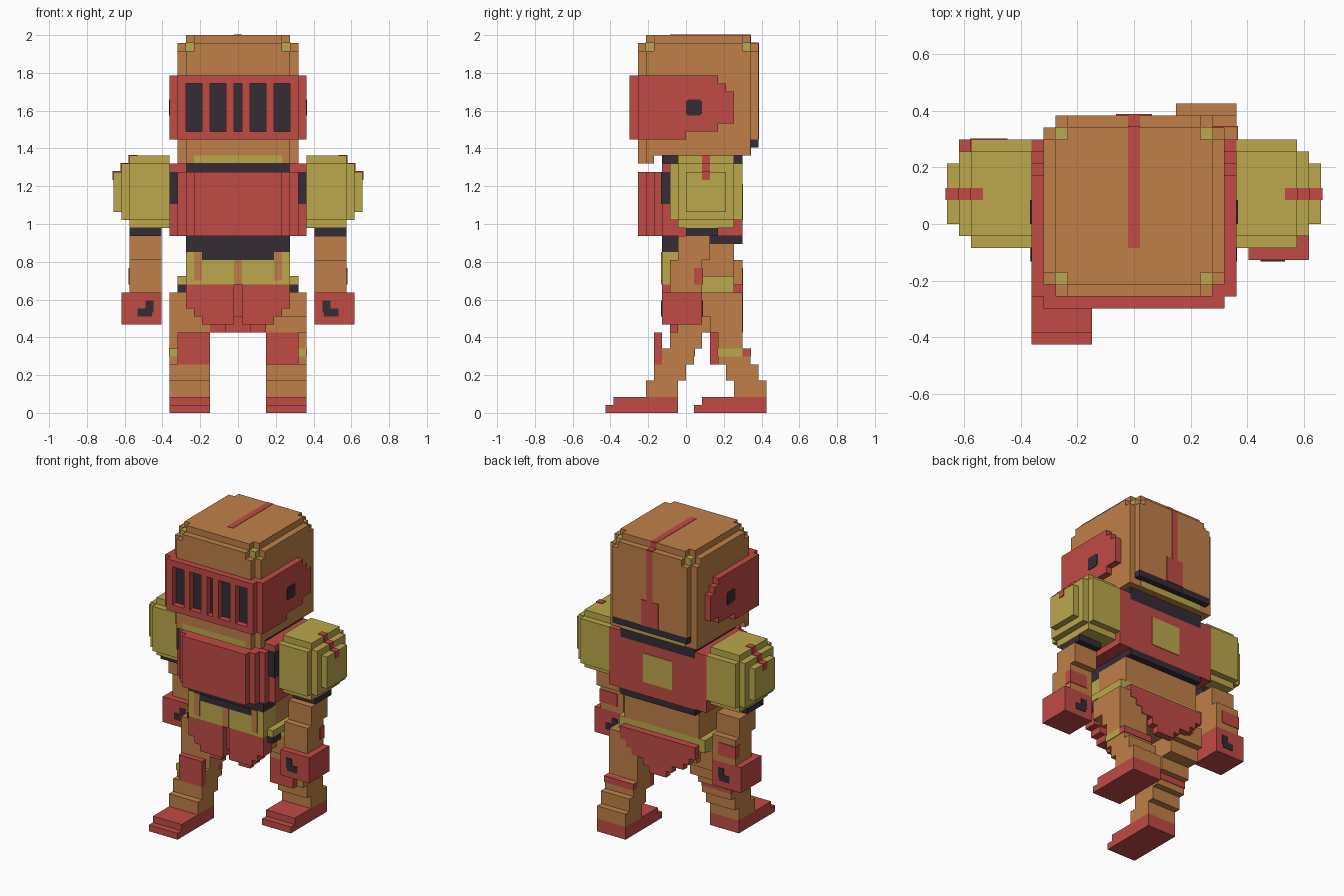
import bpy, bmesh

cube = bpy.data.objects.get("Cube")
if cube:
    bpy.data.objects.remove(cube, do_unlink=True)

U = 2 / 47   # size of one block
T = 0.1      # thickness of painted plates, in blocks


def material(name, rgb):
    m = bpy.data.materials.new(name)
    m.use_nodes = True
    m.diffuse_color = (*rgb, 1)
    bsdf = next(n for n in m.node_tree.nodes if n.type == 'BSDF_PRINCIPLED')
    bsdf.inputs["Base Color"].default_value = (*rgb, 1)
    return m


ORANGE = material("burnt orange", (0.527, 0.216, 0.065))
RED = material("brick red", (0.533, 0.070, 0.060))
GOLD = material("old gold", (0.497, 0.392, 0.072))
DARK = material("charcoal", (0.036, 0.026, 0.036))


def part(name, mat, boxes, mirror=False, side=1):
    """Blocky part from boxes (x0, x1, y0, y1, z0, z1); side=-1 flips x, mirror adds both sides."""
    bm = bmesh.new()
    for s in ((1, -1) if mirror else (side,)):
        for x0, x1, y0, y1, z0, z1 in boxes:
            vs = bmesh.ops.create_cube(bm, size=1)["verts"]
            for v in vs:
                v.co.x = s * ((x0 + x1) / 2 + v.co.x * (x1 - x0)) * U
                v.co.y = ((y0 + y1) / 2 + v.co.y * (y1 - y0)) * U
                v.co.z = ((z0 + z1) / 2 + v.co.z * (z1 - z0)) * U
    bmesh.ops.recalc_face_normals(bm, faces=bm.faces)
    me = bpy.data.meshes.new(name)
    bm.to_mesh(me)
    bm.free()
    me.materials.append(mat)
    ob = bpy.data.objects.new(name, me)
    bpy.context.collection.objects.link(ob)
    return ob


def wide(w, *rest):
    """Box centred on x = 0 with half width w."""
    return (-w, w, *rest)


# Helmet: core with a stepped slab on each face
part("helmet", ORANGE, [
    wide(6.5, -5, 8, 32, 46),
    wide(6.5, -4, 7, 46, 47), wide(5.5, -5, 8, 46, 47),
    wide(6.5, -6, -5, 32, 45), wide(5.5, -6, -5, 45, 46),
    wide(6.5, 8, 9, 34, 45), wide(5.5, 8, 9, 45, 46),
    wide(7.5, -5, 8, 32, 45), wide(7.5, -4, 7, 45, 46)])
part("helmet_cheeks", ORANGE, [(5.5, 7.5, -5, -4, 31, 32), (5.5, 6.5, -6, -5, 31, 32)], True)
part("helmet_chin", GOLD, [wide(5.5, -6, -4, 31, 32)])
e = 0.05
part("helmet_corner_studs", GOLD, [(5.5, 6.5 + e, y - e, y + 1 + e, 45, 46 + e) for y in (-5, 7)], True)
part("helmet_back_rim", DARK, [wide(6.5, 8, 9, 33, 34)])
part("helmet_back_trim", GOLD, [wide(5.5, 8, 8 + T, 32, 33)])
part("helmet_stripe", RED, [
    wide(0.5, -2, 8, 47, 47 + e), wide(0.5, 8, 8 + T, 46, 47),
    wide(0.5, 8, 9, 46, 46 + T), wide(0.5, 9, 9 + T, 38, 46),
    wide(1.5, 9, 9 + T, 34, 38)])

# Visor: frame, bars and stepped cheek plates
part("visor_frame", RED, [wide(7.5, -7, -6, 34, 35), wide(7.5, -7, -6, 41, 42)])
part("visor_bars", RED, [(a, b, -7, -6, 35, 41) for a, b in ((0.5, 1.5), (3.5, 4.5), (6.5, 7.5))], True)
part("visor_slots", DARK, [wide(6.5, -6 - T, -6, 35, 41)])
part("visor_sides", RED, [(6.5, 8.5, -6, -5, 34, 42)] + [
    (7.5, 8.5, -5, y, z0, z1) for y, z0, z1 in
    ((0, 34, 35), (4, 35, 36), (6, 36, 40), (5, 40, 41), (4, 41, 42))], True)
part("visor_pivots", DARK, [(8.5, 8.5 + T, 0, 2, 37.2, 38.8), (8.5, 8.5 + T, 0.2, 1.8, 37, 39)], True)

# Torso and chest plate
part("torso", RED, [wide(8.5, -3, 7, 22, 30)])
part("chest_plate", RED, [wide(7.5, -4, -3, 22, 30), wide(6.5, -5, -4, 22, 30), wide(5.5, -6, -5, 22, 30)])
part("shoulder_straps", RED, [(6.5, 8.5, -3, 7, 30, 31)], True)
part("collar", DARK, [wide(6.5, -3, 7, 30, 32)])
part("armpit_panels", DARK, [(7.5, 8.5 + e, -3 - T, -1, 26, 30)], True)
part("back_panel", GOLD, [wide(2.5, 7, 7 + T, 24, 28.5)])

# Waist
part("waist_front", GOLD, [wide(6.5, -3, 0, 16, 20)])
part("waist_back", ORANGE, [wide(6.5, 0, 6, 17, 21)])
part("waist_band", DARK, [wide(6.5, -3, 0, 20, 22), wide(4.5, -3 - T, -3, 19, 20),
                          wide(6.5, 0, 7, 21, 22)])
part("waist_stripes", ORANGE, [(4.5, 5.5, -3 - T, -3, 16.5, 20), (0, 0.5, -3 - T, -3, 16, 19)], True)
part("belt", GOLD, [wide(7.5, -2, 6, 16, 17), wide(7.5, 1, 6, 15, 16)])
part("belt_pouches", DARK, [(6.5, 7.5, -2, 0, 15, 16)], True)
part("pelvis", ORANGE, [wide(6, -1, 6, 13, 16)])

# Loincloth, split at the front and pointed at the back
part("loincloth_front", RED, [
    (0.5, 6.5, -3, -1, 13, 16), (0.5, 5.5, -3, -1, 12, 13),
    (0.5, 4.5, -3, -1, 11, 12), (1.5, 3.5, -2, -1, 10, 11), (0, 0.5, -2, -1, 12, 16)], True)
part("loincloth_back", RED, [
    wide(w, 6, 7 + T, z, z + 1) for w, z in
    ((6.5, 15), (6.5, 14), (5.5, 13), (4.5, 12), (2.5, 11), (1.5, 10))])

# Legs: rows of (y0, y1, z0, z1); the left strides back, the right forward
LEGS = {
    "left": (1, [(6, 10, 2, 4), (5, 9, 4, 6), (4, 8, 6, 8), (4, 7, 8, 10), (3, 7, 10, 12), (1, 7, 12, 15)],
             1, 10, 3, 4, 7),
    "right": (-1, [(-5, -1, 2, 4), (-4, 0, 4, 6), (-3, 1, 6, 8), (-2, 2, 8, 10), (-2, 4, 10, 12), (-2, 5, 12, 15)],
              -10, -1, -4, -3, 0),
}
for name, (s, rows, toe, heel, knee, band0, band1) in LEGS.items():
    part(name + "_leg", ORANGE, [(3.5, 8.5, *r) for r in rows], side=s)
    part(name + "_boot", RED, [(3.5, 8.5, toe, heel, 0, 1), (3.5, 8.5, toe + 1, heel, 1, 2)], side=s)
    part(name + "_knee_guard", RED, [(3.5, 7.5, knee, knee + 1, 6, 10)], side=s)
    part(name + "_knee_band", GOLD, [(7.5, 8.5 + T, band0 - T, band1, 7, 8)], side=s)
    part(name + "_knee_strap", RED, [(3.5, 8.5 + T, band1, band1 + 1 + T, 7, 8)], side=s)

# Shoulder pads
part("shoulder_pads", GOLD, [
    (8.5, 13.5, -1, 6, 23, 32), (8.5, 13.5, -2, 7, 24, 31),
    (13.5, 14.5, -1, 6, 24, 31), (14.5, 15.5, 0, 5, 25, 30)], True)
part("shoulder_stripes", RED, [
    (12.5, 13.5 + T, 2, 3, 31, 32 + T), (13.5, 14.5 + T, 2, 3, 30, 31 + T),
    (14.5, 15.5 + T, 2, 3, 29, 30 + T)], True)

# Arms: the left swings forward, the right back; y0 of upper arm, forearm and hand
for name, s, up, low, hand in (("left", 1, -1, -2, -3), ("right", -1, 2, 3, 2)):
    part(name + "_arm_ring", DARK, [(9.5, 13.5, 0, 4, 22, 23)], side=s)
    part(name + "_arm", ORANGE, [(9.5, 13.5, up, up + 4, 19, 22), (9.5, 13.5, low, low + 4, 15, 19)], side=s)
    part(name + "_elbow_patch", RED, [(10.5, 13.5 + T, low + 3, low + 4 + T, 16, 18)], side=s)
    part(name + "_hand", RED, [(9.5, 14.5, hand, hand + 5, 11, 15)], side=s)
    part(name + "_hand_marks", DARK, [
        (a, b, y, y + T, z0, z1) for y in (hand - T, hand + 5)
        for a, b, z0, z1 in ((10.5, 11.5, 12.5, 14), (10.7, 12.5, 12, 13))], side=s)
